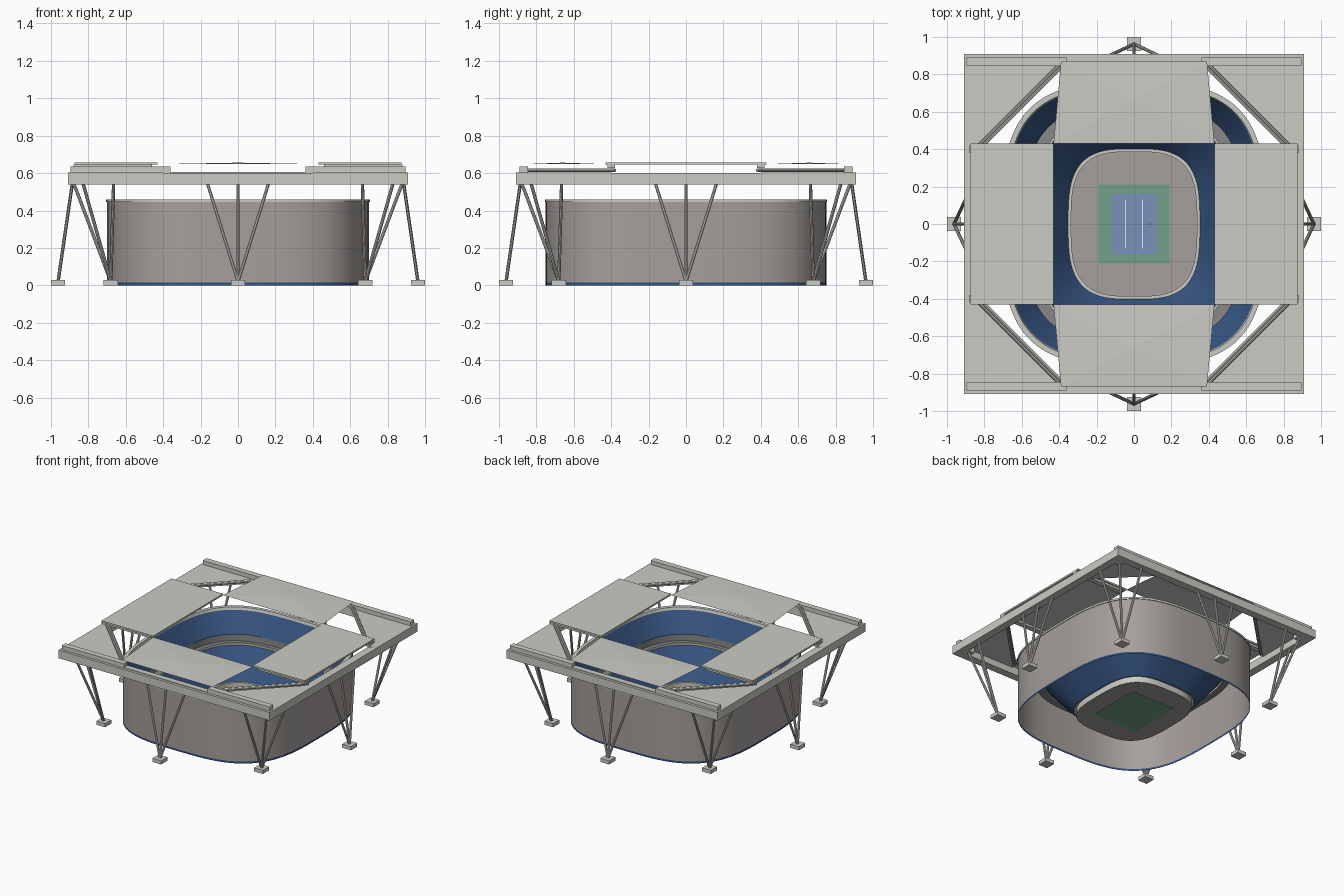
import bpy, bmesh, math
from mathutils import Vector

cube = bpy.data.objects.get("Cube")
if cube:
    bpy.data.objects.remove(cube)


def material(name, r, g, b):
    m = bpy.data.materials.new(name)
    m.use_nodes = True
    m.diffuse_color = (r, g, b, 1)
    m.node_tree.nodes["Principled BSDF"].inputs["Base Color"].default_value = (r, g, b, 1)
    return m


ROOF = material("pale grey", 0.60, 0.60, 0.56)
WALL = material("warm grey", 0.38, 0.35, 0.335)
SEAT = material("seat blue", 0.035, 0.085, 0.21)
WALK = material("concourse grey", 0.25, 0.25, 0.25)
GREEN = material("court green", 0.17, 0.35, 0.25)
BLUE = material("court blue", 0.19, 0.29, 0.50)
LINE = material("line white", 0.80, 0.80, 0.78)


def finish(name, bm, mat, smooth=False):
    bmesh.ops.recalc_face_normals(bm, faces=bm.faces)
    mesh = bpy.data.meshes.new(name)
    bm.to_mesh(mesh)
    bm.free()
    mesh.materials.append(mat)
    ob = bpy.data.objects.new(name, mesh)
    bpy.context.collection.objects.link(ob)
    if smooth:
        bpy.ops.object.select_all(action='DESELECT')
        bpy.context.view_layer.objects.active = ob
        ob.select_set(True)
        bpy.ops.object.shade_smooth_by_angle(angle=math.radians(30))
    return ob


def box(name, x0, x1, y0, y1, z0, z1, mat):
    bm = bmesh.new()
    bmesh.ops.create_cube(bm, size=1)
    for v in bm.verts:
        v.co = (x1 if v.co.x > 0 else x0, y1 if v.co.y > 0 else y0, z1 if v.co.z > 0 else z0)
    return finish(name, bm, mat)


def strut(name, a, b, radius, mat=ROOF, sides=8):
    a, b = Vector(a), Vector(b)
    bm = bmesh.new()
    bmesh.ops.create_cone(bm, segments=sides, radius1=radius, radius2=radius,
                          depth=(b - a).length, cap_ends=True)
    turn = (b - a).to_track_quat('Z', 'Y')
    for v in bm.verts:
        v.co = turn @ v.co + (a + b) / 2
    return finish(name, bm, mat, True)


def oval(inset, z, n=96, power=3.2):
    """Rounded-square ring, inset from the outer wall."""
    pts = []
    for i in range(n):
        t = 2 * math.pi * i / n
        c, s = math.cos(t), math.sin(t)
        pts.append(((0.70 - inset) * math.copysign(abs(c) ** (2 / power), c),
                    (0.75 - inset) * math.copysign(abs(s) ** (2 / power), s), z))
    return pts


def loft(name, profile, mat, fill=False):
    bm = bmesh.new()
    rings = [[bm.verts.new(p) for p in oval(d, z)] for d, z in profile]
    for lo, hi in zip(rings, rings[1:]):
        for i in range(len(lo)):
            j = (i + 1) % len(lo)
            bm.faces.new((lo[i], lo[j], hi[j], hi[i]))
    if fill:
        bm.faces.new(rings[-1])
    return finish(name, bm, mat, True)


# Bowl: facade, rim, seating tiers and concourse
loft("base_band", [(0, 0), (0, 0.015)], SEAT)
loft("facade", [(0, 0.015), (0, 0.445)], WALL)
loft("facade_rim", [(0, 0.445), (-0.005, 0.445), (-0.005, 0.46), (0.02, 0.46), (0.025, 0.44)], ROOF)
loft("upper_seating", [(0.025, 0.44), (0.12, 0.30)], SEAT)
loft("concourse", [(0.12, 0.30), (0.12, 0.25), (0.17, 0.25)], WALK)
loft("concourse_parapet", [(0.17, 0.25), (0.17, 0.265), (0.182, 0.265), (0.182, 0.25)], ROOF)
loft("lower_seating", [(0.18, 0.25), (0.348, 0.045)], SEAT)
loft("court_wall", [(0.348, 0.045), (0.348, 0.052), (0.364, 0.052), (0.364, 0.006)], ROOF)
loft("court_ground", [(0.364, 0.006), (0.37, 0.006)], WALL, fill=True)

# Playing court plates
box("court_surround", -0.19, 0.19, -0.21, 0.21, 0.004, 0.009, GREEN)
box("court_surface", -0.12, 0.12, -0.16, 0.16, 0.008, 0.011, BLUE)
for x in (-0.045, 0.045):
    box("court_line", x - 0.003, x + 0.003, -0.13, 0.13, 0.010, 0.013, LINE)
box("umpire_chair", 0.08, 0.09, -0.006, 0.006, 0.01, 0.022, LINE)

# Fixed roof: square deck with an eight-sided opening
E, HOLE, CUT = 0.91, 0.85, 0.40
corners = [(1, 1), (-1, 1), (-1, -1), (1, -1)]
for sx, sy in corners:
    bm = bmesh.new()
    pts = [(HOLE, CUT), (E, CUT), (E, E), (CUT, E), (CUT, HOLE)]
    face = bm.faces.new([bm.verts.new((sx * x, sy * y, 0.59)) for x, y in pts])
    ext = bmesh.ops.extrude_face_region(bm, geom=[face])
    for v in ext["geom"]:
        if isinstance(v, bmesh.types.BMVert):
            v.co.z = 0.603
    finish("roof_corner_deck", bm, ROOF)
    # Twin tubes along the slanting edge of the opening
    for off in (0.0, 0.022):
        strut("roof_diagonal_tube", (sx * (HOLE + 0.02 - off), sy * (CUT - 0.02), 0.615),
              (sx * (CUT - 0.02), sy * (HOLE + 0.02 - off), 0.615), 0.009)

for s in (-1, 1):
    ys = sorted((s * HOLE, s * E))
    box("roof_edge_beam_long", -E, E, *ys, 0.54, 0.602, ROOF)
    box("roof_edge_beam_side", *ys, -HOLE, HOLE, 0.54, 0.602, ROOF)
    rail = sorted((s * 0.845, s * 0.89))
    box("roof_rail_low", -0.36, 0.36, *rail, 0.60, 0.607, ROOF)
    for e in (-1, 1):
        box("roof_rail", *sorted((e * 0.36, e * 0.895)), *rail, 0.60, 0.635, ROOF)

    # Sliding side panels
    xs = sorted((s * 0.43, s * 0.875))
    box("sliding_panel_side", *xs, -0.43, 0.43, 0.645, 0.658, ROOF)
    for y in (-0.40, 0.40):
        box("panel_runner", *sorted((s * 0.46, s * 0.88)), y - 0.02, y + 0.02, 0.628, 0.645, ROOF)

    # Thin, slightly peaked end panels
    bm = bmesh.new()
    rim = [bm.verts.new((x, s * y, 0.648)) for x, y in
           ((-0.43, 0.43), (0.43, 0.43), (0.39, 0.87), (-0.39, 0.87))]
    peak = bm.verts.new((0, s * 0.66, 0.656))
    for i in range(4):
        bm.faces.new((rim[i], rim[(i + 1) % 4], peak))
    finish("sliding_panel_end", bm, ROOF)


# Splayed legs on square feet
def leg(foot, tops):
    fx, fy = foot
    box("foot_block", fx - 0.038, fx + 0.038, fy - 0.038, fy + 0.038, 0, 0.028, ROOF)
    for tx, ty in tops:
        strut("leg_strut", (fx, fy, 0.02), (tx, ty, 0.55), 0.009)


spread = (-0.165, 0, 0.165)
for s in (-1, 1):
    leg((0, s * 0.962), [(t, s * 0.885) for t in spread])
    leg((s * 0.962, 0), [(s * 0.885, t) for t in spread])
for sx, sy in corners:
    leg((sx * 0.68, sy * 0.68), [(sx * x, sy * y) for x, y in ((0.88, 0.665), (0.665, 0.88), (0.83, 0.83))])
    box("strut_cap", *sorted((sx * 0.80, sx * 0.86)), *sorted((sy * 0.80, sy * 0.86)), 0.54, 0.592, ROOF)
